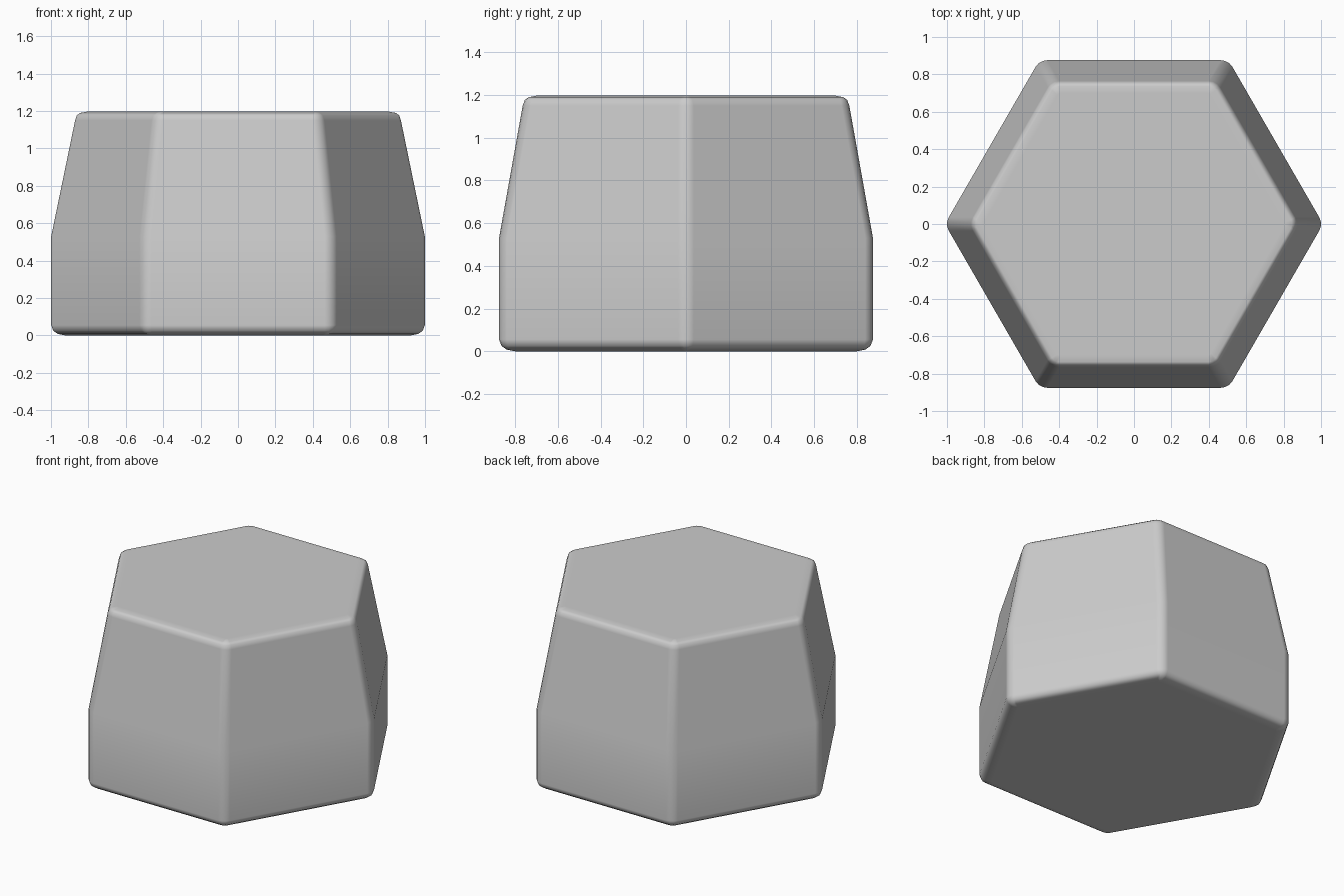
import bpy
import bmesh
import math

if "Cube" in bpy.data.objects:
    bpy.data.objects.remove(bpy.data.objects["Cube"])

# Side profile as (distance to hexagon flat, height, corner rounding length)
profile = [
    (0.800, 0.000, 0.010),
    (0.840, 0.008, 0.025),
    (0.864, 0.025, 0.035),
    (0.8757, 0.055, 0.042),
    (0.8757, 0.530, 0.042),
    (0.765, 1.150, 0.042),
    (0.755, 1.177, 0.035),
    (0.737, 1.190, 0.025),
    (0.700, 1.197, 0.010),
]
CORNER_STEPS = 3


def rounded_hexagon(flat, rounding):
    """Hexagon outline with a point on +x and arc-rounded corners."""
    arc_radius = rounding * math.tan(math.radians(60))
    centre = (flat - arc_radius) / math.cos(math.radians(30))
    points = []
    for i in range(6):
        corner = math.radians(60 * i)
        for k in range(CORNER_STEPS + 1):
            a = corner + math.radians(-30 + 60 * k / CORNER_STEPS)
            points.append((centre * math.cos(corner) + arc_radius * math.cos(a),
                           centre * math.sin(corner) + arc_radius * math.sin(a)))
    return points


# Loft the tapered hexagonal block through its rings
bm = bmesh.new()
rings = [[bm.verts.new((x, y, z)) for x, y in rounded_hexagon(flat, r)]
         for flat, z, r in profile]
count = len(rings[0])
for low, high in zip(rings, rings[1:]):
    for i in range(count):
        j = (i + 1) % count
        bm.faces.new((low[i], low[j], high[j], high[i]))
bm.faces.new(rings[0][::-1])
bm.faces.new(rings[-1])
for face in bm.faces:
    face.smooth = True

mesh = bpy.data.meshes.new("hexagonal_block")
bm.to_mesh(mesh)
bm.free()
block = bpy.data.objects.new("hexagonal_block", mesh)
bpy.context.collection.objects.link(block)

# Keep the broad faces flat-looking with soft edges
normals = block.modifiers.new("flat_face_shading", 'WEIGHTED_NORMAL')
normals.weight = 100
